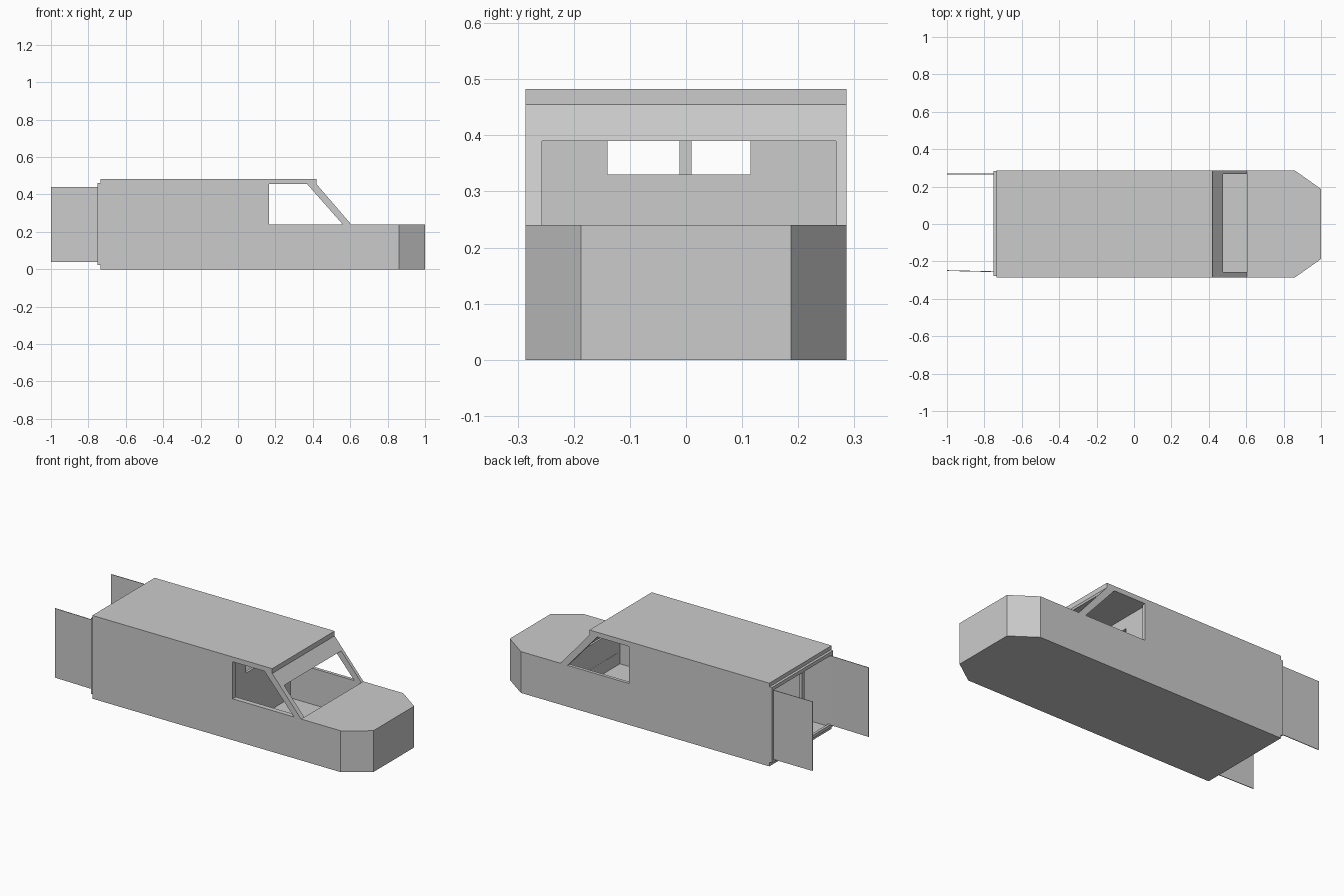
import bpy, bmesh
from mathutils import Vector

if "Cube" in bpy.data.objects:
    bpy.data.objects.remove(bpy.data.objects["Cube"])


def prism(name, profile, y0, y1):
    """Extrude an (x, z) outline along y."""
    bm = bmesh.new()
    face = bm.faces.new([bm.verts.new((x, y0, z)) for x, z in profile])
    ext = bmesh.ops.extrude_face_region(bm, geom=[face])
    moved = [v for v in ext["geom"] if isinstance(v, bmesh.types.BMVert)]
    bmesh.ops.translate(bm, verts=moved, vec=(0, y1 - y0, 0))
    bmesh.ops.recalc_face_normals(bm, faces=bm.faces)
    mesh = bpy.data.meshes.new(name)
    bm.to_mesh(mesh)
    bm.free()
    obj = bpy.data.objects.new(name, mesh)
    bpy.context.collection.objects.link(obj)
    return obj


def box(name, x0, x1, y0, y1, z0, z1):
    return prism(name, [(x0, z0), (x1, z0), (x1, z1), (x0, z1)], y0, y1)


def cut(obj, cutter):
    """Subtract the cutter and remove it."""
    cutter.hide_render = True
    mod = obj.modifiers.new("cut", "BOOLEAN")
    mod.operation = "DIFFERENCE"
    mod.solver = "EXACT"
    mod.object = cutter
    bpy.context.view_layer.objects.active = obj
    bpy.ops.object.modifier_apply(modifier=mod.name)
    bpy.data.objects.remove(cutter)


W = 0.286               # half width of the body
IN0, IN1 = -0.257, 0.267  # inner wall faces

# Van body: side outline, full width
body = prism("van_body", [(-0.735, 0), (1, 0), (1, 0.24), (0.605, 0.24),
                          (0.42, 0.455), (0.42, 0.483), (-0.735, 0.483)], -W, W)

# Nose corners sliced off
bm = bmesh.new()
bm.from_mesh(body.data)
for s in (-1, 1):
    bmesh.ops.bisect_plane(bm, geom=bm.verts[:] + bm.edges[:] + bm.faces[:],
                           plane_co=(0.86, s * W, 0),
                           plane_no=Vector((0.099, s * 0.14, 0)).normalized(),
                           clear_outer=True)
    bmesh.ops.holes_fill(bm, edges=[e for e in bm.edges if e.is_boundary])
bmesh.ops.recalc_face_normals(bm, faces=bm.faces)
bm.to_mesh(body.data)
bm.free()

# Cargo hold and cab interior, leaving a partition between them
cut(body, box("hold_cutter", -0.8, 0.135, IN0, IN1, 0.025, 0.456))
cut(body, prism("cab_cutter", [(0.15, 0.03), (0.604, 0.03), (0.604, 0.22), (0.58, 0.22),
                               (0.371, 0.457), (0.15, 0.457)], IN0, IN1))

# Windscreen, side windows and partition window
cut(body, prism("windscreen_cutter", [(0.45, 0.1), (0.605, 0.1), (0.605, 0.25),
                                      (0.65, 0.39), (0.33, 0.39)], IN0, IN1))
cut(body, prism("side_window_cutter", [(0.166, 0.24), (0.56, 0.24),
                                       (0.37, 0.455), (0.166, 0.455)], -0.4, 0.4))
cut(body, box("partition_cutter", 0.1, 0.2, -0.14, 0.115, 0.33, 0.39))

# Rear door frame with centre post
frame = box("rear_frame", -0.75, -0.735, -0.279, 0.283, 0.022, 0.461)
cut(frame, box("frame_cutter", -0.8, -0.7, IN0, IN1, 0.04, 0.44))
box("rear_post", -0.752, -0.735, -0.012, 0.01, 0.04, 0.44)

# Open rear doors, one slightly angled
box("rear_door_left", -1, -0.75, 0.265, 0.269, 0.038, 0.44)
door = box("rear_door_right", -1, -0.75, -0.257, -0.253, 0.038, 0.44)
for v in door.data.vertices:
    if v.co.x < -0.9:
        v.co.y += 0.006
